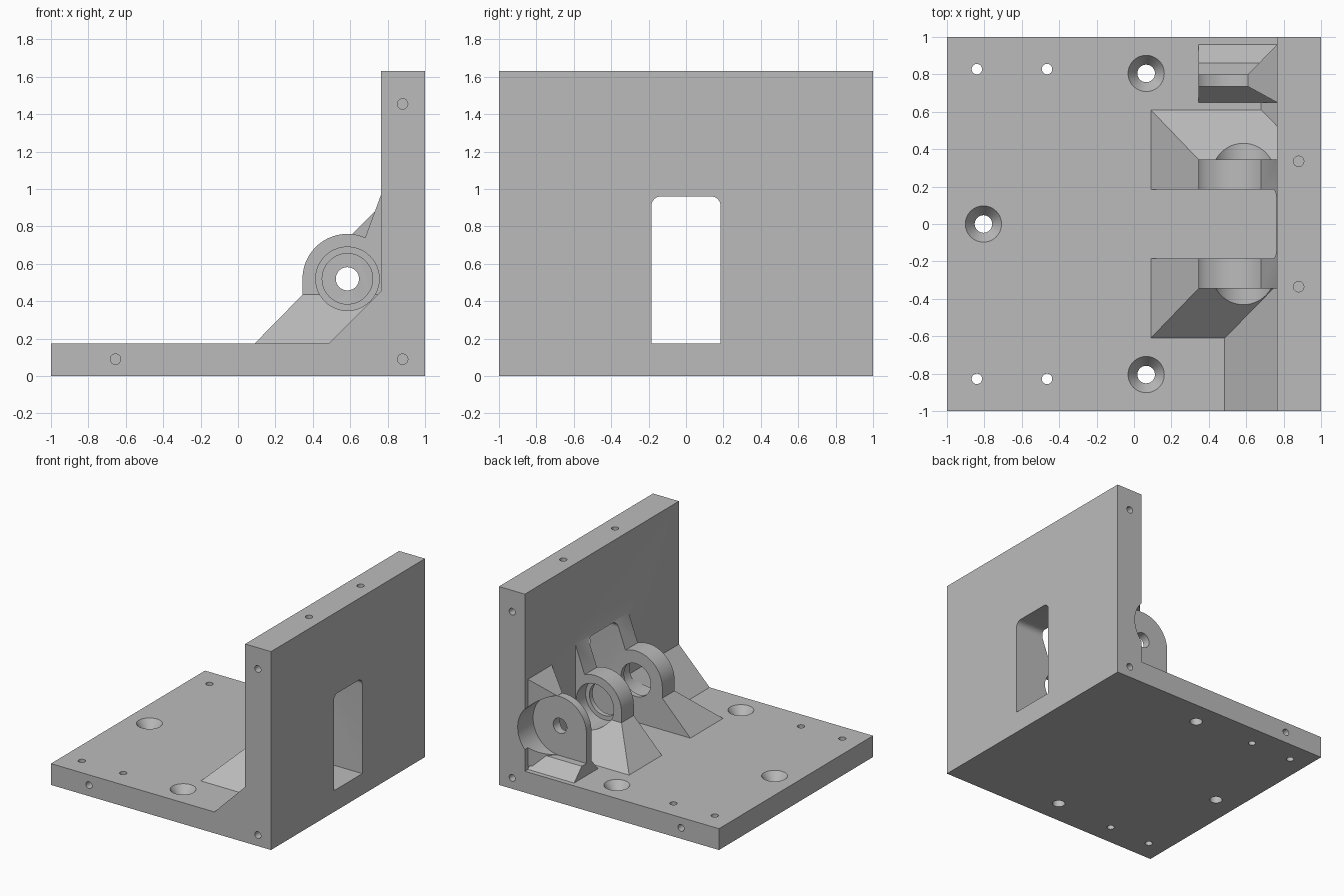
import bpy, bmesh, math
from mathutils import Vector

cube = bpy.data.objects.get("Cube")
if cube:
    bpy.data.objects.remove(cube, do_unlink=True)

grey = bpy.data.materials.new("plain_grey")
grey.use_nodes = True
COLOUR = (0.5, 0.5, 0.5, 1)
grey.diffuse_color = COLOUR
grey.node_tree.nodes["Principled BSDF"].inputs["Base Color"].default_value = COLOUR

PLATE, WALL = 0.175, 0.765        # plate top, wall inner face
AX, AZ = 0.585, 0.52              # bearing axis
LUG_R, POCKET_R = 0.24, 0.245


def finish(name, bm):
    bmesh.ops.recalc_face_normals(bm, faces=bm.faces)
    mesh = bpy.data.meshes.new(name)
    bm.to_mesh(mesh)
    bm.free()
    mesh.materials.append(grey)
    ob = bpy.data.objects.new(name, mesh)
    bpy.context.collection.objects.link(ob)
    return ob


def hull(name, points):
    bm = bmesh.new()
    for p in points:
        bm.verts.new(p)
    bmesh.ops.convex_hull(bm, input=bm.verts)
    bmesh.ops.dissolve_limit(bm, angle_limit=0.01, verts=bm.verts, edges=bm.edges)
    return finish(name, bm)


def box(name, x, y, z):
    return hull(name, [(a, b, c) for a in x for b in y for c in z])


def prism(name, outline, start, end, along):
    """Extrude an outline: along 'y' it is (x, z), along 'x' it is (y, z)."""
    place = {"x": lambda u, v, w: (w, u, v), "y": lambda u, v, w: (u, w, v)}[along]
    bm = bmesh.new()
    face = bm.faces.new([bm.verts.new(place(u, v, start)) for u, v in outline])
    new = bmesh.ops.extrude_face_region(bm, geom=[face])["geom"]
    shift = Vector(place(0, 0, end - start))
    bmesh.ops.translate(bm, vec=shift, verts=[g for g in new if isinstance(g, bmesh.types.BMVert)])
    return finish(name, bm)


def arc(cx, cz, r, a0, a1, n):
    steps = [math.radians(a0 + (a1 - a0) * i / n) for i in range(n + 1)]
    return [(cx + r * math.cos(a), cz + r * math.sin(a)) for a in steps]


def rod(name, start, end, r0, r1=None, n=48):
    """Cylinder or cone between two points."""
    a, b = Vector(start), Vector(end)
    bm = bmesh.new()
    bmesh.ops.create_cone(bm, cap_ends=True, segments=n, radius1=r0,
                          radius2=r0 if r1 is None else r1, depth=(b - a).length)
    bm.transform((b - a).to_track_quat("Z", "Y").to_matrix().to_4x4())
    bmesh.ops.translate(bm, vec=(a + b) / 2, verts=bm.verts)
    return finish(name, bm)


def combine(body, tool, operation):
    mod = body.modifiers.new("combine", "BOOLEAN")
    mod.operation, mod.solver, mod.object = operation, "EXACT", tool
    bpy.context.view_layer.objects.active = body
    bpy.ops.object.modifier_apply(modifier=mod.name)
    bpy.data.objects.remove(tool, do_unlink=True)


# Plate and wall in one L section
body = prism("bearing_bracket", [(-1, 0), (1, 0), (1, 1.63), (WALL, 1.63),
                                 (WALL, PLATE), (-1, PLATE)], -1, 1, "y")

# Chamfer along the wall, and the small one behind the supports
adds = [
    prism("chamfer", [(0.485, PLATE), (WALL, 0.455), (0.85, 0.455), (0.85, 0.1),
                      (0.485, 0.1)], -1, -0.1, "y"),
    prism("small_chamfer", [(0.68, PLATE), (WALL, 0.26), (0.85, 0.26), (0.85, 0.1),
                            (0.68, 0.1)], 0.3, 0.65, "y"),
]

# Sloped foot and rounded lugs for the bearing pair
foot = [(x, y, z) for x in (0.09, 0.85) for y in (-0.61, 0.61) for z in (0.1, PLATE)]
foot += [(x, y, 0.435) for x in (0.345, 0.85) for y in (-0.345, 0.345)]
adds.append(hull("bearing_foot", foot))
adds.append(prism("bearing_lugs", [(0.345, 0.3)] + arc(AX, AZ, LUG_R, 180, 66.7, 24)
                  + [(WALL, 0.97), (0.85, 0.97), (0.85, 0.3)], -0.345, 0.345, "y"))

# End bracket: foot, rounded plate and flared gusset
foot = [(x, y, z) for x in (0.345, 0.85) for y in (0.65, 0.96) for z in (0.1, PLATE)]
foot += [(x, y, 0.275) for x in (0.345, 0.85) for y in (0.735, 0.86)]
adds.append(hull("end_foot", foot))
adds.append(prism("end_plate", [(0.345, 0.2)] + arc(AX, AZ, LUG_R, 180, 66.7, 24)
                  + [(0.68, 0.2)], 0.735, 0.80, "y"))
plan = [(0.61, 0.735), (0.68, 0.735), (WALL, 0.65), (0.85, 0.65),
        (0.85, 0.96), (WALL, 0.96), (0.61, 0.80)]
adds.append(hull("end_gusset", [(x, y, z) for x, y in plan
                                for z in (0.2, min(x, WALL) + 0.15)]))
for part in adds:
    combine(body, part, "UNION")

# Window and slot between the lugs
cuts = [prism("window", [(-0.185, PLATE), (0.185, PLATE)] + arc(0.135, 0.91, 0.05, 0, 90, 8)
              + arc(-0.135, 0.91, 0.05, 90, 180, 8), -0.2, 1.2, "x")]

# Bearing seats with an inner lip, then the end pocket and shaft hole
for s in (-1, 1):
    cuts.append(rod("seat", (AX, s * 0.225, AZ), (AX, s * 0.63, AZ), 0.17))
cuts += [
    rod("bore", (AX, -0.3, AZ), (AX, 0.3, AZ), 0.135),
    rod("pocket", (AX, 0.80, AZ), (AX, 1.1, AZ), POCKET_R, n=64),
    box("pocket_side", (0.2, AX), (0.80, 1.1), (AZ - POCKET_R, AZ + 0.2)),
    rod("shaft_hole", (AX, 0.7, AZ), (AX, 0.9, AZ), 0.062),
]

# Plate holes, plain and countersunk
for s in (-1, 1):
    for x in (-0.84, -0.465):
        cuts.append(rod("pin_hole", (x, s * 0.828, -0.1), (x, s * 0.828, 0.3), 0.028, n=24))
for x, y in ((0.065, -0.805), (0.065, 0.805), (-0.805, 0)):
    cuts.append(rod("screw_hole", (x, y, -0.1), (x, y, 0.15), 0.047, n=32))
    cuts.append(rod("countersink", (x, y, 0.105), (x, y, PLATE + 0.01), 0.047, 0.104, n=48))

# Blind holes in the end faces and the wall top
for s in (-1, 1):
    for x, z in ((-0.655, 0.09), (0.88, 0.09), (0.88, 1.455)):
        cuts.append(rod("blind_hole", (x, s * 0.87, z), (x, s * 1.1, z), 0.028, n=24))
    cuts.append(rod("top_hole", (0.88, s * 0.335, 1.5), (0.88, s * 0.335, 1.7), 0.028, n=24))
for part in cuts:
    combine(body, part, "DIFFERENCE")

bpy.ops.object.select_all(action="DESELECT")
body.select_set(True)
bpy.context.view_layer.objects.active = body
bpy.ops.object.shade_smooth_by_angle(angle=math.radians(30))
